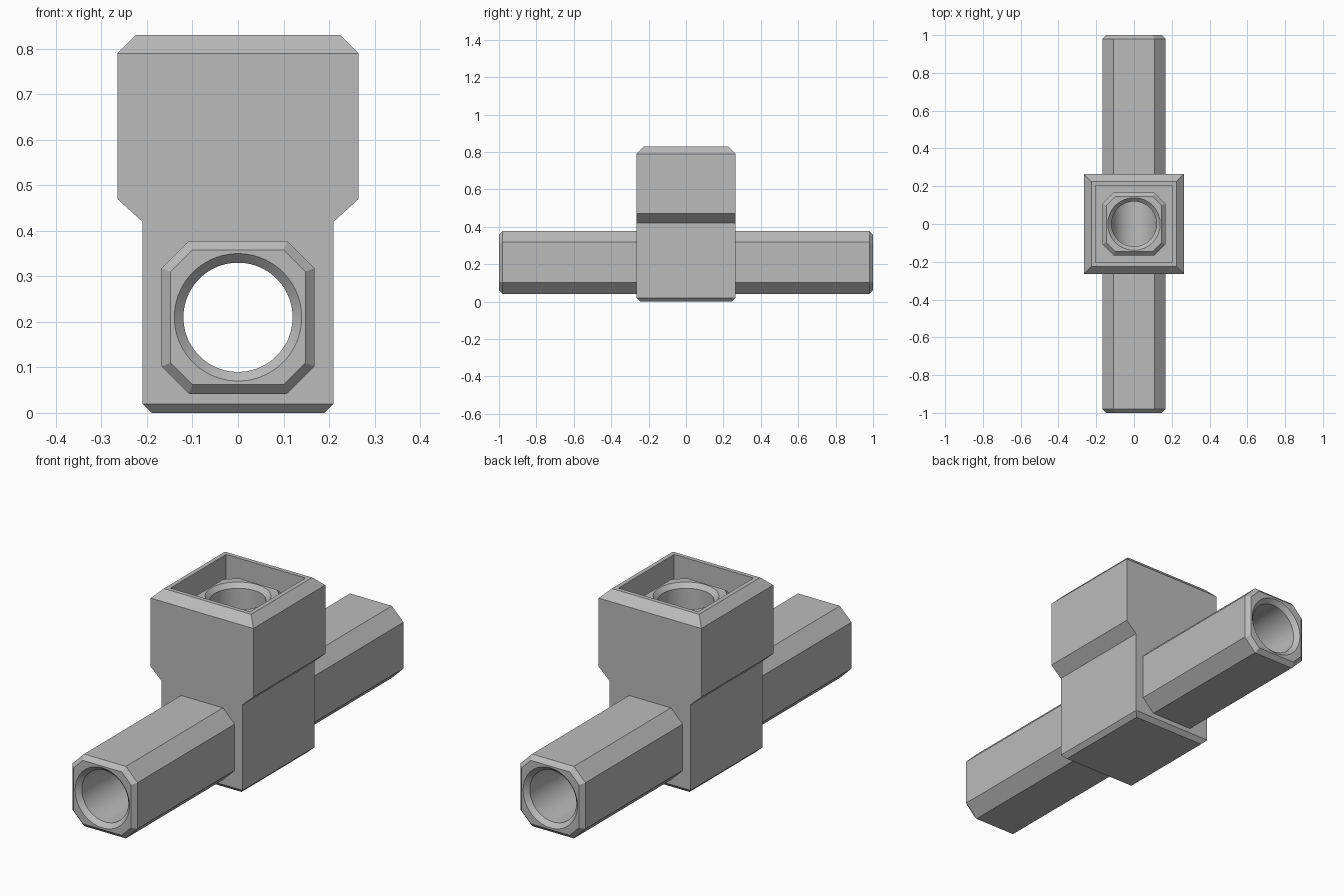
import bpy
import bmesh
from math import cos, sin, pi, radians
from mathutils import Matrix

cube = bpy.data.objects.get("Cube")
if cube:
    bpy.data.objects.remove(cube, do_unlink=True)

grey = bpy.data.materials.new("plain grey")
grey.use_nodes = True
colour = (0.5, 0.5, 0.5, 1)
grey.diffuse_color = colour
grey.node_tree.nodes["Principled BSDF"].inputs["Base Color"].default_value = colour


def rectangle(hx, hy):
    return [(-hx, -hy), (hx, -hy), (hx, hy), (-hx, hy)]


def octagon(h):
    """Square with cut corners; the cut keeps its distance as h shrinks."""
    c = h - 0.06 + (0.168 - h) * 0.6
    return [(-c, -h), (c, -h), (h, -c), (h, c), (c, h), (-c, h), (-h, c), (-h, -c)]


def circle(r, n=64):
    return [(r * cos(2 * pi * (i + 0.5) / n), r * sin(2 * pi * (i + 0.5) / n)) for i in range(n)]


def loft(name, sections, matrix=Matrix()):
    """Closed solid through a list of (outline, height) sections."""
    bm = bmesh.new()
    rings = [[bm.verts.new((x, y, z)) for x, y in outline] for outline, z in sections]
    n = len(rings[0])
    for low, high in zip(rings, rings[1:]):
        for i in range(n):
            j = (i + 1) % n
            bm.faces.new((low[i], low[j], high[j], high[i]))
    bm.faces.new(rings[0][::-1])
    bm.faces.new(rings[-1])
    bmesh.ops.transform(bm, matrix=matrix, verts=bm.verts)
    bmesh.ops.recalc_face_normals(bm, faces=bm.faces)
    mesh = bpy.data.meshes.new(name)
    bm.to_mesh(mesh)
    bm.free()
    mesh.materials.append(grey)
    obj = bpy.data.objects.new(name, mesh)
    bpy.context.collection.objects.link(obj)
    return obj


def combine(target, tool, operation):
    """Apply a boolean and remove the tool."""
    tool.hide_render = True
    mod = target.modifiers.new(operation.lower(), "BOOLEAN")
    mod.operation, mod.object, mod.solver = operation, tool, "EXACT"
    bpy.context.view_layer.objects.active = target
    bpy.ops.object.modifier_apply(modifier=mod.name)
    bpy.data.objects.remove(tool, do_unlink=True)


AXIS_Z = 0.21
along_y = Matrix.Translation((0, 0, AXIS_Z)) @ Matrix.Rotation(radians(90), 4, "X")

# Body: narrow block flaring into a square socket with a recess
body = loft("tee_fitting_body", [
    (rectangle(0.19, 0.245), 0), (rectangle(0.21, 0.265), 0.02),
    (rectangle(0.21, 0.265), 0.42), (rectangle(0.265, 0.265), 0.47),
    (rectangle(0.265, 0.265), 0.79), (rectangle(0.225, 0.225), 0.83),
    (rectangle(0.205, 0.205), 0.83), (rectangle(0.205, 0.205), 0.47)])

# Long pipe through the body, chamfered at both ends
pipe = loft("cross_pipe", [
    (octagon(0.148), -1), (octagon(0.168), -0.98),
    (octagon(0.168), 0.98), (octagon(0.148), 1)], along_y)
combine(body, pipe, "UNION")

# Upright spigot inside the recess
spigot = loft("spigot", [
    (octagon(0.166), 0.3), (octagon(0.166), 0.75), (octagon(0.146), 0.77)])
combine(body, spigot, "UNION")

# Countersunk bores
bore = loft("pipe_bore", [
    (circle(0.15), -1.01), (circle(0.12), -0.98),
    (circle(0.12), 0.98), (circle(0.15), 1.01)], along_y)
combine(body, bore, "DIFFERENCE")
drop = loft("spigot_bore", [
    (circle(0.119), AXIS_Z), (circle(0.119), 0.75), (circle(0.145), 0.776)])
combine(body, drop, "DIFFERENCE")

bpy.ops.object.select_all(action="DESELECT")
body.select_set(True)
bpy.context.view_layer.objects.active = body
bpy.ops.object.shade_smooth_by_angle(angle=radians(20))
